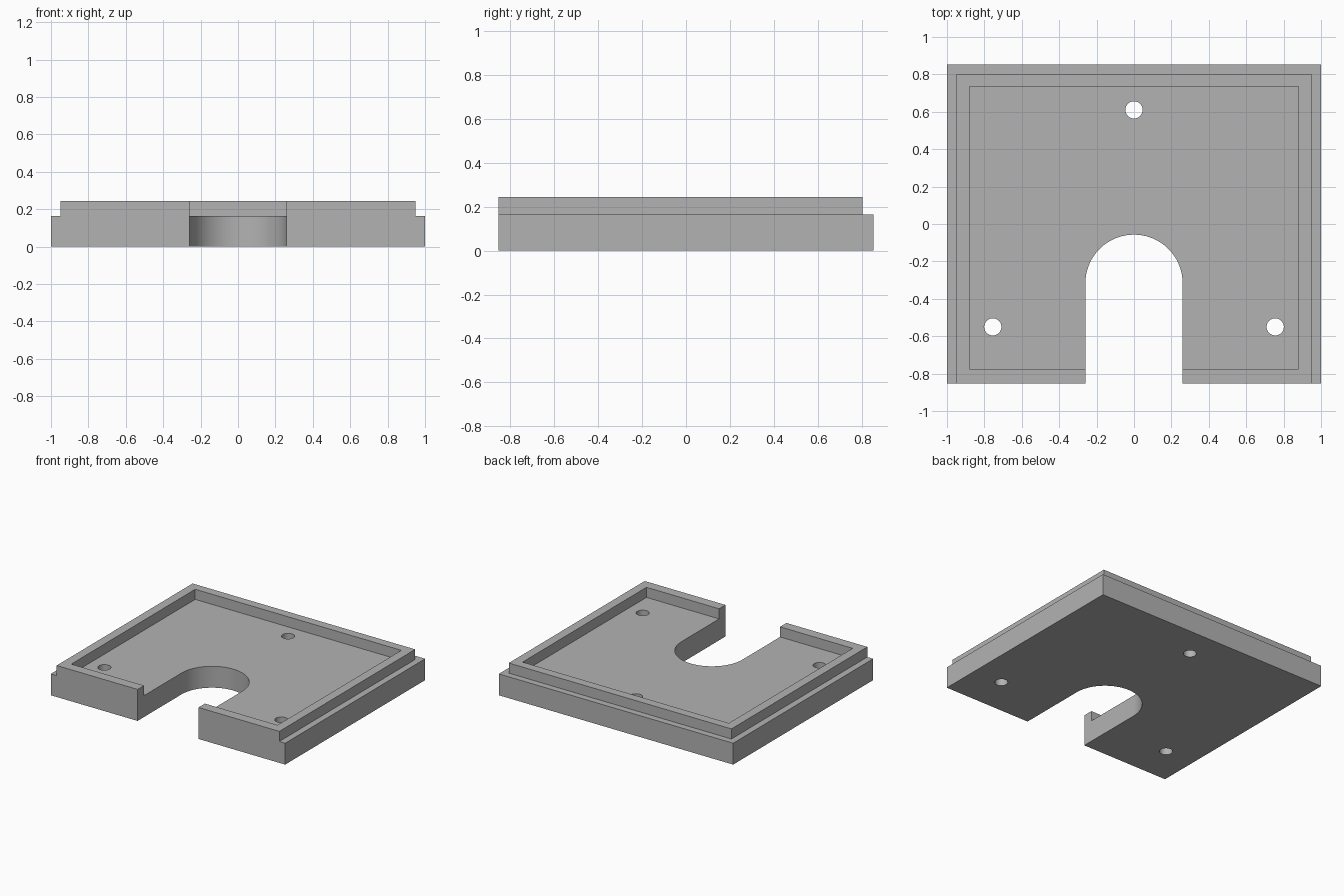
import bpy
import bmesh
from math import cos, sin, pi

if "Cube" in bpy.data.objects:
    bpy.data.objects.remove(bpy.data.objects["Cube"], do_unlink=True)

HALF_X, HALF_Y = 1.0, 0.853      # outer footprint
FLOOR, TOP = 0.165, 0.243        # plate thickness and rim height
OVER = 0.1                       # cutter overshoot

grey = bpy.data.materials.new("plain grey")
grey.use_nodes = True
colour = (0.45, 0.45, 0.45, 1)
grey.diffuse_color = colour
grey.node_tree.nodes["Principled BSDF"].inputs["Base Color"].default_value = colour


def prism(name, outline, z0, z1):
    """Solid made by extruding a flat outline from z0 to z1."""
    bm = bmesh.new()
    face = bm.faces.new([bm.verts.new((x, y, z0)) for x, y in outline])
    new = bmesh.ops.extrude_face_region(bm, geom=[face])["geom"]
    verts = [v for v in new if isinstance(v, bmesh.types.BMVert)]
    bmesh.ops.translate(bm, verts=verts, vec=(0, 0, z1 - z0))
    bmesh.ops.recalc_face_normals(bm, faces=bm.faces)
    mesh = bpy.data.meshes.new(name)
    bm.to_mesh(mesh)
    bm.free()
    mesh.materials.append(grey)
    obj = bpy.data.objects.new(name, mesh)
    bpy.context.collection.objects.link(obj)
    return obj


def rect(x0, x1, y0, y1):
    return [(x0, y0), (x1, y0), (x1, y1), (x0, y1)]


def arc(cx, cy, r, a0, a1, steps):
    return [(cx + r * cos(a0 + (a1 - a0) * i / steps),
             cy + r * sin(a0 + (a1 - a0) * i / steps)) for i in range(steps + 1)]


plate = prism("cover_plate", rect(-HALF_X, HALF_X, -HALF_Y, HALF_Y), 0, TOP)
cutters = []

# Stepped ledge along both sides and the back
far = HALF_X + OVER
for side in (-1, 1):
    x0, x1 = sorted((side * 0.95, side * far))
    cutters.append(prism("side_ledge_cutter", rect(x0, x1, -far, far), FLOOR, TOP + OVER))
cutters.append(prism("back_ledge_cutter", rect(-far, far, 0.803, far), FLOOR, TOP + OVER))

# Shallow pocket inside the rim
cutters.append(prism("pocket_cutter", rect(-0.88, 0.88, -0.775, 0.735), FLOOR, TOP + OVER))

# Round-ended slot open to the front
slot = [(-0.26, -far), (0.26, -far)] + arc(0, -0.317, 0.26, 0, pi, 48)
cutters.append(prism("slot_cutter", slot, -OVER, TOP + OVER))

# Three screw holes
for x, y in ((0, 0.61), (-0.755, -0.55), (0.755, -0.55)):
    ring = arc(x, y, 0.046, 0, 2 * pi, 32)[:-1]
    cutters.append(prism("screw_hole_cutter", ring, -OVER, TOP + OVER))

for cutter in cutters:
    cutter.hide_render = True
    mod = plate.modifiers.new(cutter.name, "BOOLEAN")
    mod.operation = "DIFFERENCE"
    mod.solver = "EXACT"
    mod.object = cutter

# Bake the cuts and discard the cutters
bpy.context.view_layer.update()
graph = bpy.context.evaluated_depsgraph_get()
cut_mesh = bpy.data.meshes.new_from_object(plate.evaluated_get(graph))
plate.modifiers.clear()
plate.data = cut_mesh
cut_mesh.name = "cover_plate"
cut_mesh.materials.clear()
cut_mesh.materials.append(grey)
for poly in cut_mesh.polygons:
    poly.material_index = 0
for cutter in cutters:
    bpy.data.objects.remove(cutter, do_unlink=True)

# Smooth the curved walls, keep the edges sharp
bpy.ops.object.select_all(action="DESELECT")
plate.select_set(True)
bpy.context.view_layer.objects.active = plate
bpy.ops.object.shade_smooth_by_angle(angle=pi / 6)
